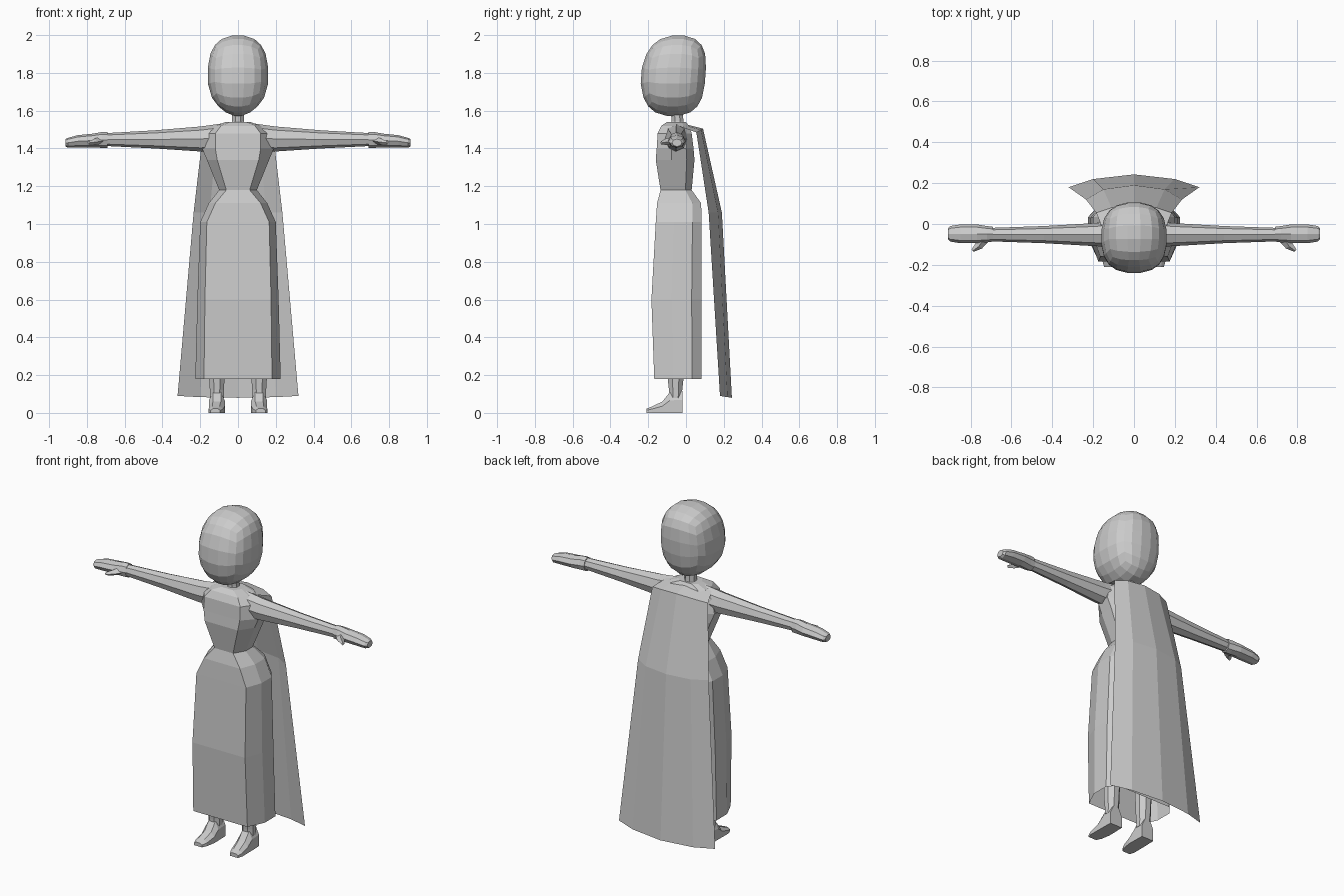
import bpy, bmesh
from math import sin, cos, pi


def make(name, bm, mirror=False):
    bmesh.ops.recalc_face_normals(bm, faces=bm.faces)
    me = bpy.data.meshes.new(name)
    bm.to_mesh(me)
    bm.free()
    ob = bpy.data.objects.new(name, me)
    bpy.context.collection.objects.link(ob)
    if mirror:
        ob.modifiers.new("mirror", "MIRROR").use_axis[0] = True
    return ob


def loft(name, rings, caps=(True, True), closed=True, mirror=False):
    bm = bmesh.new()
    vs = [[bm.verts.new(p) for p in r] for r in rings]
    n = len(rings[0])
    for a, b in zip(vs, vs[1:]):
        for i in range(n if closed else n - 1):
            j = (i + 1) % n
            bm.faces.new((a[i], a[j], b[j], b[i]))
    if caps[0]:
        bm.faces.new(vs[0])
    if caps[1]:
        bm.faces.new(vs[-1])
    return make(name, bm, mirror)


def panel_ring(z, a, b, front, back):
    """Horizontal ring with flat front and back panels and bevelled sides."""
    m1, m2 = front + 0.4 * (back - front), back - 0.2 * (back - front)
    half = [(0, front), (a, front), (b, m1), (b, m2), (a, back), (0, back)]
    pts = half + [(-x, y) for x, y in half[-2:0:-1]]
    return [(x, y, z) for x, y in pts]


def ring_x(x, cy, cz, ry, rz, n=8):
    return [(x, cy + ry * cos(2 * pi * i / n), cz + rz * sin(2 * pi * i / n)) for i in range(n)]


def ring_z(z, cx, cy, rx, ry, n=8):
    return [(cx + rx * cos(2 * pi * (i + .5) / n), cy + ry * sin(2 * pi * (i + .5) / n), z) for i in range(n)]


# head: gridded cube rounded into an egg with a narrow chin
bm = bmesh.new()
bmesh.ops.create_cube(bm, size=2)
bmesh.ops.subdivide_edges(bm, edges=bm.edges[:], cuts=4, use_grid_fill=True)
for v in bm.verts:
    p = v.co
    r = sum(abs(c) ** 2.5 for c in p) ** 0.4
    x, y, z = p / r
    x *= 1 - 0.35 * max(0, -z) ** 3
    v.co = (0.162 * x, -0.07 + 0.172 * y + 0.03 * max(0, z), 1.785 + 0.215 * z)
make("head", bm)

# neck
loft("neck", [ring_z(1.50, 0, -0.045, 0.045, 0.045), ring_z(1.545, 0, -0.045, 0.034, 0.034),
              ring_z(1.62, 0, -0.05, 0.034, 0.034)])

# bodice
loft("bodice", [panel_ring(*r) for r in [
    (1.18, 0.062, 0.10, -0.135, 0.03),
    (1.34, 0.11, 0.165, -0.16, 0.045),
    (1.40, 0.12, 0.19, -0.155, 0.04),
    (1.48, 0.12, 0.17, -0.15, 0.03),
    (1.52, 0.09, 0.12, -0.13, 0.015),
    (1.54, 0.04, 0.065, -0.10, 0.0)]])

# skirt, open at the hem
loft("skirt", [panel_ring(*r) for r in [
    (1.18, 0.062, 0.10, -0.135, 0.03),
    (1.11, 0.12, 0.155, -0.153, 0.08),
    (1.01, 0.165, 0.20, -0.16, 0.083),
    (0.60, 0.175, 0.215, -0.183, 0.083),
    (0.18, 0.18, 0.226, -0.168, 0.083)]], caps=(False, False))

# sleeves
loft("arm", [ring_x(*r) for r in [
    (0.05, -0.05, 1.462, 0.065, 0.075),
    (0.20, -0.052, 1.45, 0.056, 0.066),
    (0.44, -0.052, 1.448, 0.042, 0.048),
    (0.70, -0.052, 1.447, 0.033, 0.034)]], mirror=True)

# hands and thumbs
loft("hand", [ring_x(*r) for r in [
    (0.69, -0.05, 1.445, 0.036, 0.042),
    (0.72, -0.05, 1.445, 0.040, 0.042),
    (0.77, -0.048, 1.442, 0.046, 0.036),
    (0.85, -0.048, 1.438, 0.046, 0.032),
    (0.90, -0.048, 1.430, 0.038, 0.026),
    (0.912, -0.048, 1.430, 0.026, 0.020)]], mirror=True)
loft("thumb", [[(x + w, y + w, z), (x, y, z + h), (x - w, y - w * .6, z), (x, y, z - h)]
               for x, y, z, w, h in [(0.735, -0.07, 1.44, 0.025, 0.022),
                                     (0.76, -0.11, 1.435, 0.016, 0.016),
                                     (0.79, -0.132, 1.43, 0.006, 0.008)]], mirror=True)

# cape: open sheet, widening from the shoulders to the hem
cape = []
for z, dz, w, m, yc, ym, ye in [
        (1.535, -0.02, 0.15, 0.08, -0.03, -0.03, -0.03),
        (1.505, -0.02, 0.185, 0.11, 0.09, 0.08, 0.055),
        (1.06, 0.0, 0.235, 0.15, 0.19, 0.17, 0.12),
        (0.08, 0.01, 0.32, 0.20, 0.243, 0.22, 0.18)]:
    cape.append([(-w, ye, z + dz), (-m, ym, z + dz / 3), (0, yc, z), (m, ym, z + dz / 3), (w, ye, z + dz)])
loft("cape", cape, caps=(False, False), closed=False)

# legs
loft("leg", [ring_z(z, 0.112, -0.055, rx, ry) for z, rx, ry in [
    (0.08, 0.040, 0.036), (0.12, 0.040, 0.038), (0.18, 0.044, 0.045), (0.45, 0.05, 0.052)]], mirror=True)

# shoes
shoe = []
for y, cx, w, h in [(-0.21, 0.12, 0.026, 0.022), (-0.18, 0.117, 0.038, 0.034), (-0.125, 0.112, 0.042, 0.06),
                    (-0.085, 0.112, 0.042, 0.11), (-0.018, 0.112, 0.040, 0.115)]:
    shoe.append([(cx + s * w, y, t * h) for s, t in
                 [(-1, 0), (1, 0), (1, .6), (.5, 1), (-.5, 1), (-1, .6)]])
loft("shoe", shoe, mirror=True)
